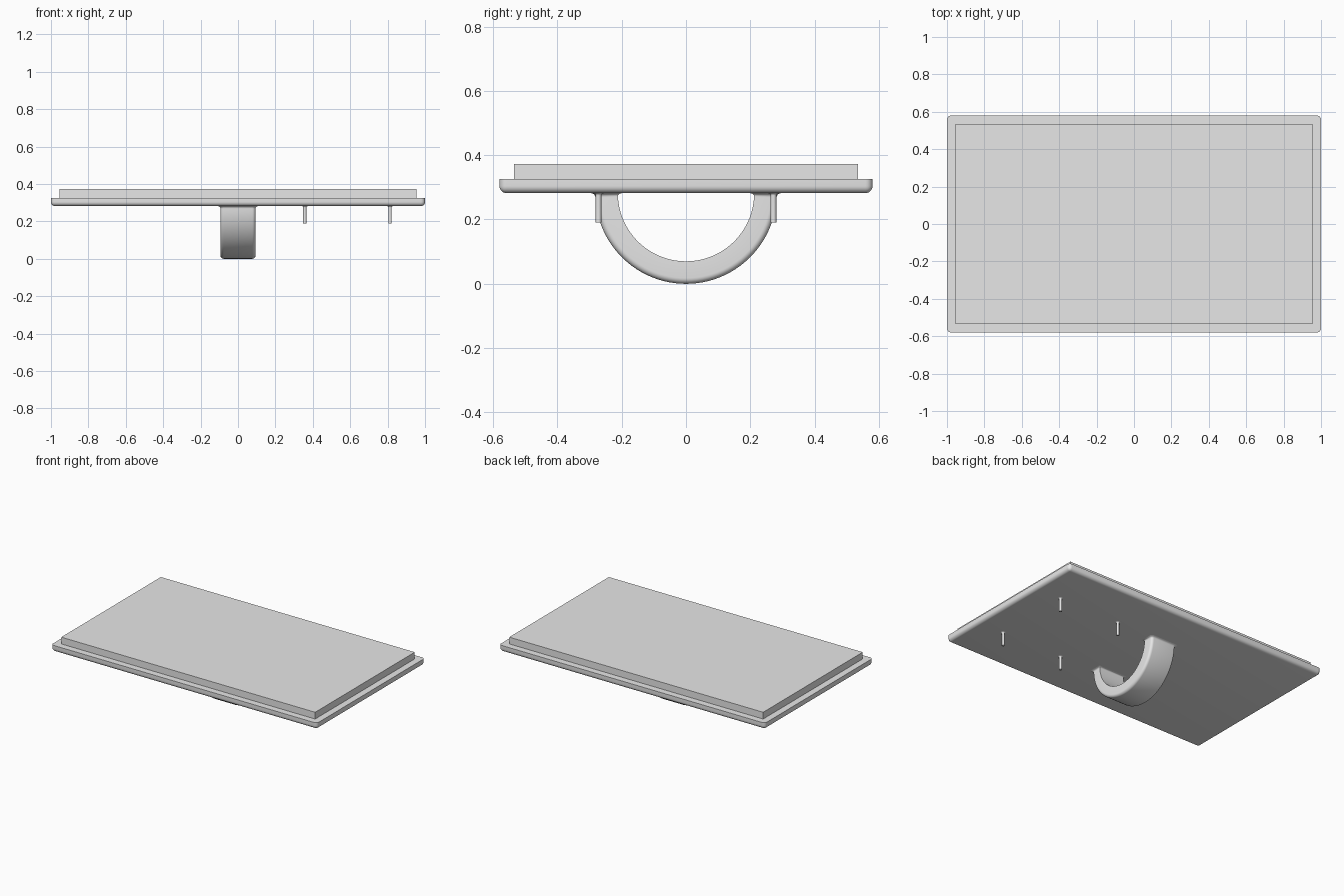
import bpy, bmesh, math

cube = bpy.data.objects.get("Cube")
if cube:
    bpy.data.objects.remove(cube, do_unlink=True)

PLATE_Z, RIM_Z, TOP_Z = 0.282, 0.326, 0.372
FILLET = 0.013

grey = bpy.data.materials.new("light_grey")
grey.use_nodes = True
colour = (0.8, 0.8, 0.8, 1)
grey.diffuse_color = colour
grey.node_tree.nodes["Principled BSDF"].inputs["Base Color"].default_value = colour


def finish(name, bm):
    bmesh.ops.recalc_face_normals(bm, faces=bm.faces[:])
    mesh = bpy.data.meshes.new(name)
    bm.to_mesh(mesh)
    bm.free()
    mesh.materials.append(grey)
    obj = bpy.data.objects.new(name, mesh)
    bpy.context.collection.objects.link(obj)
    bpy.ops.object.select_all(action="DESELECT")
    obj.select_set(True)
    bpy.context.view_layer.objects.active = obj
    bpy.ops.object.shade_smooth_by_angle(angle=math.radians(30))
    return obj


def box(width, depth, low, high):
    bm = bmesh.new()
    bmesh.ops.create_cube(bm, size=1)
    for v in bm.verts:
        v.co.x *= width
        v.co.y *= depth
        v.co.z = high if v.co.z > 0 else low
    return bm


def loft(sections):
    """Skin a list of closed rings and cap both ends."""
    bm = bmesh.new()
    rings = [[bm.verts.new(p) for p in ring] for ring in sections]
    n = len(rings[0])
    for a, b in zip(rings, rings[1:]):
        for i in range(n):
            j = (i + 1) % n
            bm.faces.new((a[i], a[j], b[j], b[i]))
    bm.faces.new(rings[0])
    bm.faces.new(rings[-1])
    return bm


def flare(drop, radius):
    """Outward growth of a fillet at a distance below the plate."""
    if drop >= radius:
        return 0
    return radius - math.sqrt(radius ** 2 - (radius - drop) ** 2)


# Base plate with rounded corners and underside, sharp top rim
bm = box(2, 1.16, PLATE_Z, RIM_Z)
edges = [e for e in bm.edges if min(v.co.z for v in e.verts) < RIM_Z - 0.01]
bmesh.ops.bevel(bm, geom=edges, offset=0.022, segments=6, profile=0.5,
                affect="EDGES", clamp_overlap=True)
finish("base_plate", bm)

# Raised slab on top
finish("top_slab", box(1.91, 1.07, RIM_Z, TOP_Z))

# Half-ring handle: rounded outer edges, filleted into the plate
INNER, OUTER, HALF, ROUND = 0.212, PLATE_Z, 0.094, 0.018
ends = [0.06 * i / 6 for i in range(6)]
middle = [0.06 + (math.pi - 0.12) * i / 48 for i in range(49)]
angles = ends + middle + [math.pi - a for a in reversed(ends)]
sections = []
for a in angles:
    grow = flare(OUTER * math.sin(a), FILLET)
    low, high, half = INNER - grow, OUTER + grow, HALF + grow
    outline = [(-half, low), (half, low)]
    for side, start in ((1, 0), (-1, math.pi / 2)):
        for i in range(7):
            t = start + math.pi / 2 * i / 6
            outline.append((side * (half - ROUND) + ROUND * math.cos(t),
                            high - ROUND + ROUND * math.sin(t)))
    sections.append([(x, r * math.cos(a), PLATE_Z - r * math.sin(a))
                     for x, r in outline])
finish("handle", loft(sections))

# Four thin pins under the left half, flared where they meet the plate
drops = [FILLET * 0.6 * i / 5 for i in range(6)] + [0.092]
for x, column in ((0.357, "inner"), (0.813, "outer")):
    for y, row in ((-0.272, "front"), (0.272, "back")):
        rings = []
        for d in drops:
            r = 0.0088 + flare(d, FILLET * 0.6)
            rings.append([(x + r * math.cos(k * math.pi / 12),
                           y + r * math.sin(k * math.pi / 12),
                           PLATE_Z - d) for k in range(24)])
        finish(f"{row}_{column}_pin", loft(rings))
